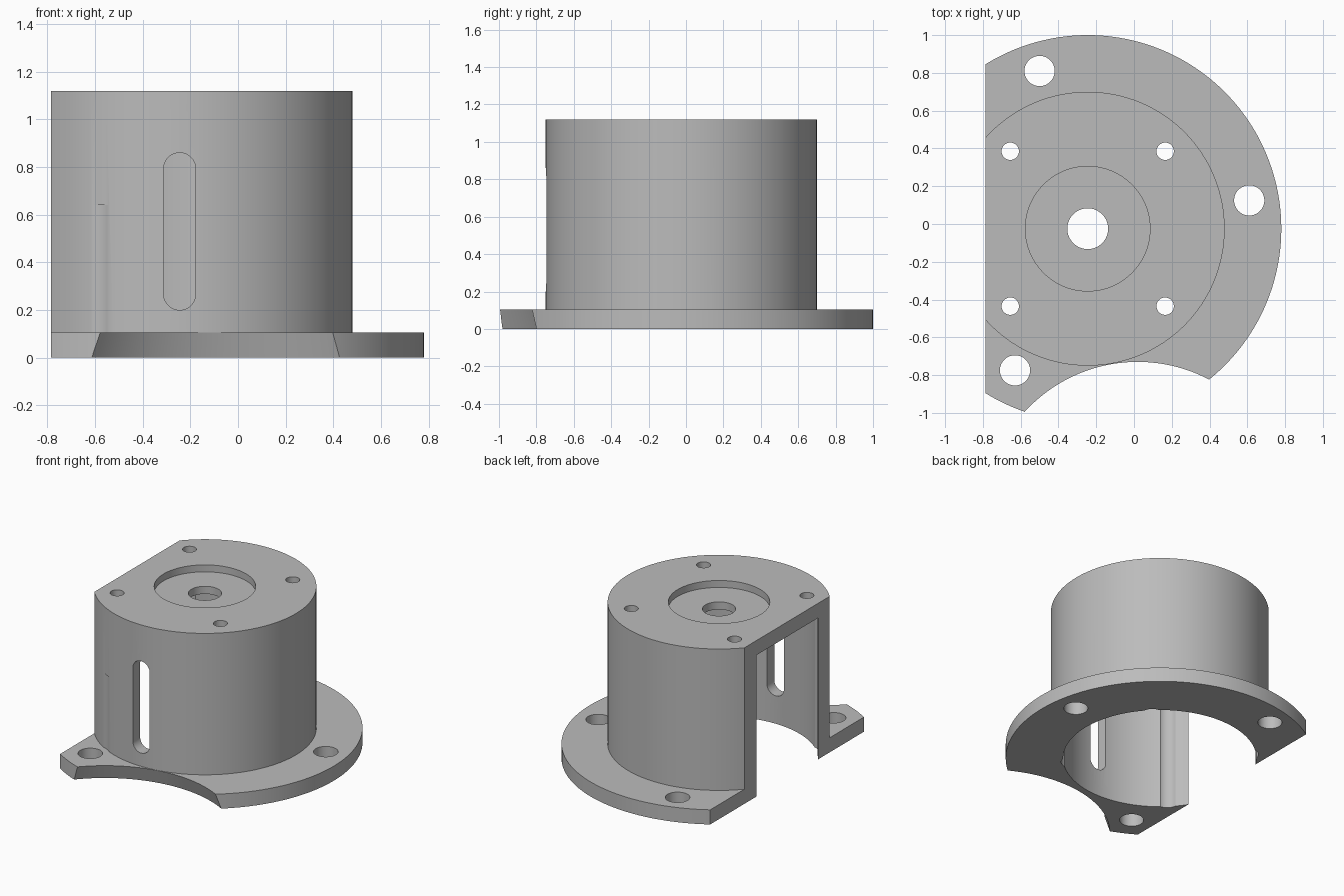
import bpy
import math
from mathutils import Vector

cube = bpy.data.objects.get("Cube")
if cube:
    bpy.data.objects.remove(cube, do_unlink=True)

CX, CY = -0.245, -0.025          # axis of the housing
HEIGHT, FLANGE_H, PLATE = 1.12, 0.105, 0.105
FLAT_X = -0.785                  # flat cut side

grey = bpy.data.materials.new("plain_grey")
grey.use_nodes = True
grey.diffuse_color = (0.5, 0.5, 0.5, 1)
grey.node_tree.nodes["Principled BSDF"].inputs["Base Color"].default_value = (0.5, 0.5, 0.5, 1)


def cone(name, x, y, z0, z1, r0, r1=None, sides=64):
    """Upright cylinder, or cone when r1 is given."""
    bpy.ops.mesh.primitive_cone_add(vertices=sides, radius1=r0, radius2=r0 if r1 is None else r1,
                                    depth=z1 - z0, location=(x, y, (z0 + z1) / 2))
    obj = bpy.context.object
    obj.name = name
    return obj


def box(name, low, high):
    low, high = Vector(low), Vector(high)
    bpy.ops.mesh.primitive_cube_add(size=1, location=(low + high) / 2)
    obj = bpy.context.object
    obj.name = name
    obj.scale = high - low
    return obj


def combine(target, tool, operation="DIFFERENCE"):
    """Apply a boolean and discard the tool."""
    tool.hide_render = True
    mod = target.modifiers.new(operation.lower(), "BOOLEAN")
    mod.operation, mod.solver, mod.object = operation, "EXACT", tool
    bpy.context.view_layer.update()
    bpy.context.view_layer.objects.active = target
    bpy.ops.object.modifier_apply(modifier=mod.name)
    bpy.data.objects.remove(tool, do_unlink=True)


# Round housing joined to its mounting flange
housing = cone("flanged_housing", CX, CY, 0, FLANGE_H, 1.025, sides=160)
combine(housing, cone("tower", CX, CY, 0.05, HEIGHT, 0.725, sides=128), "UNION")

# Hollow inside, open at the bottom
combine(housing, cone("bore", CX, CY, -0.1, HEIGHT - PLATE, 0.643, sides=128))

# Shallow recess and shaft hole in the top plate
combine(housing, cone("recess", CX, CY, HEIGHT - 0.05, HEIGHT + 0.1, 0.33, sides=96))
combine(housing, cone("shaft_hole", CX, CY, 0.9, HEIGHT + 0.1, 0.108))

# Four screw holes, each with clearance running down the inner wall
for sx in (-1, 1):
    for sy in (-1, 1):
        x, y = CX + sx * 0.41, CY + sy * 0.41
        combine(housing, cone("screw_hole", x, y, 0.9, HEIGHT + 0.1, 0.046, sides=40))
        combine(housing, cone("screw_clearance", x, y, -0.1, HEIGHT - PLATE, 0.079, sides=40))

# Flange bolt holes, with head clearance beside the nearest one
for x, y in ((-0.5, 0.81), (0.61, 0.125), (-0.63, -0.775)):
    combine(housing, cone("bolt_hole", x, y, -0.1, 0.2, 0.08))
combine(housing, cone("bolt_clearance", -0.63, -0.775, FLANGE_H, 0.64, 0.125))

# Tapered scallop in the front of the flange
slope = (0.845 - 0.81) / FLANGE_H
combine(housing, cone("scallop", 0.02, -1.54, -0.05, 0.15,
                      0.845 + 0.05 * slope, 0.81 - 0.045 * slope, sides=160))

# Rounded slot through the front wall
slot_r, slot_low, slot_high = 0.067, 0.267, 0.793
slot = box("slot", (CX - slot_r, -0.95, slot_low), (CX + slot_r, -0.4, slot_high))
for z in (slot_low, slot_high):
    end = cone("slot_end", CX, 0, -0.275, 0.275, slot_r, sides=48)
    end.rotation_euler.x = math.pi / 2
    end.location = (CX, -0.675, z)
    combine(slot, end, "UNION")
combine(housing, slot)

# Flat open side
combine(housing, box("flat_cut", (-2, -2, -1), (FLAT_X, 2, 2)))

housing.data.materials.clear()
housing.data.materials.append(grey)
for poly in housing.data.polygons:
    poly.material_index = 0
bpy.ops.object.select_all(action="DESELECT")
housing.select_set(True)
bpy.context.view_layer.objects.active = housing
bpy.ops.object.shade_smooth_by_angle(angle=math.radians(25))
